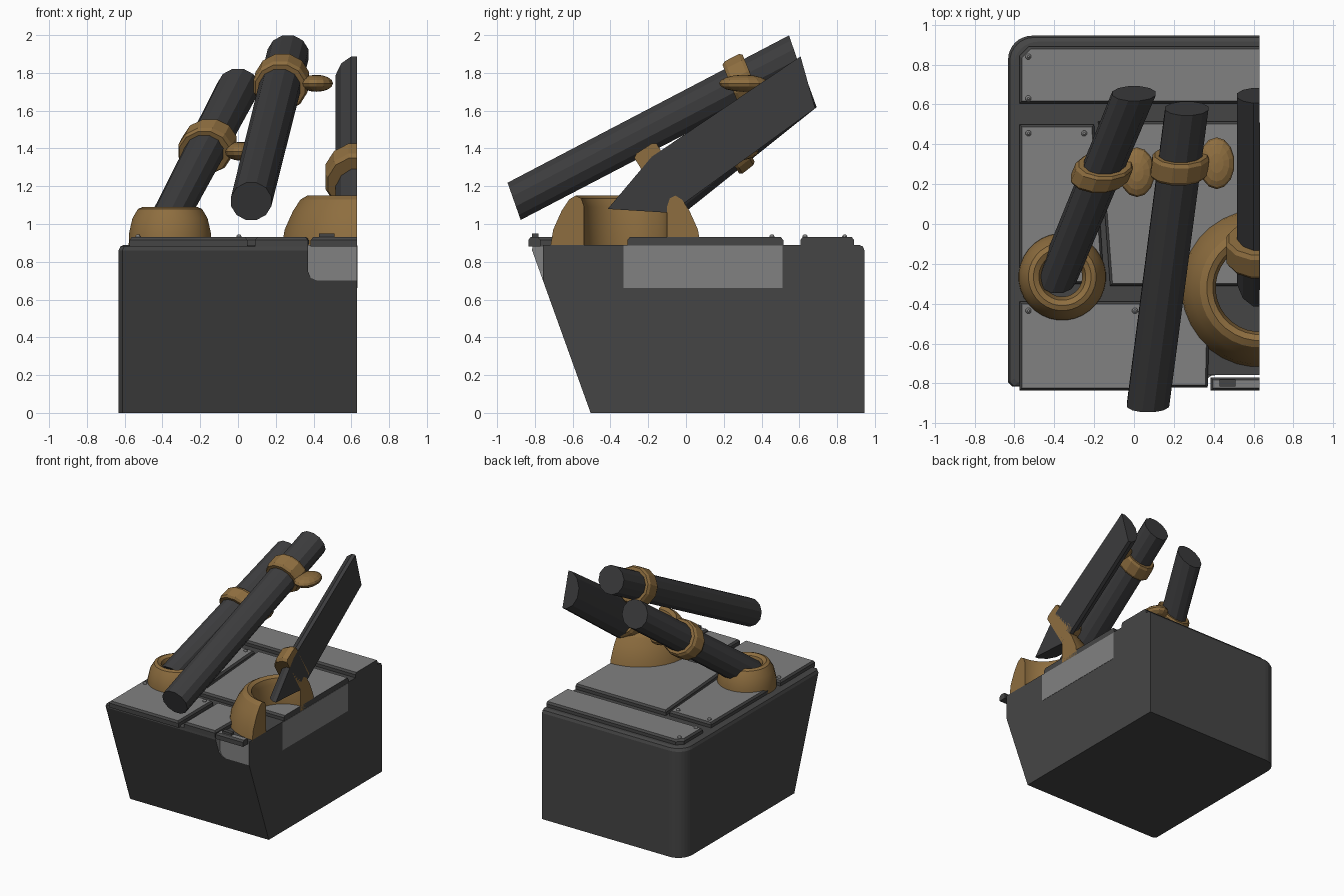
import bpy, bmesh, math
from mathutils import Vector

if "Cube" in bpy.data.objects:
    bpy.data.objects.remove(bpy.data.objects["Cube"], do_unlink=True)

CUT = 0.63    # flat side plane where the model ends
DECK = 0.89


def material(name, rgb):
    m = bpy.data.materials.new(name)
    m.use_nodes = True
    m.diffuse_color = (*rgb, 1)
    m.node_tree.nodes["Principled BSDF"].inputs["Base Color"].default_value = (*rgb, 1)
    return m


HULL = material("dark grey hull", (0.06, 0.06, 0.06))
PANEL = material("light grey panel", (0.22, 0.22, 0.22))
BARREL = material("charcoal barrel", (0.045, 0.045, 0.047))
GOLD = material("bronze", (0.27, 0.155, 0.05))


def finish(bm, name, mats, smooth=False):
    bmesh.ops.recalc_face_normals(bm, faces=bm.faces)
    mesh = bpy.data.meshes.new(name)
    bm.to_mesh(mesh)
    bm.free()
    ob = bpy.data.objects.new(name, mesh)
    bpy.context.collection.objects.link(ob)
    for m in mats:
        mesh.materials.append(m)
    if smooth:
        bpy.ops.object.select_all(action='DESELECT')
        ob.select_set(True)
        bpy.context.view_layer.objects.active = ob
        bpy.ops.object.shade_smooth_by_angle(angle=math.radians(25))
    return ob


def loft(rings, loop=False):
    """Skin a list of equal rings; cap the ends unless the rings form a loop."""
    bm = bmesh.new()
    vs = [[bm.verts.new(p) for p in r] for r in rings]
    n = len(vs[0])
    for a, b in zip(vs, vs[1:] + (vs[:1] if loop else [])):
        for i in range(n):
            j = (i + 1) % n
            bm.faces.new((a[i], a[j], b[j], b[i]))
    if not loop:
        bm.faces.new(vs[0])
        bm.faces.new(vs[-1])
    return bm


def trim(bm):
    """Slice off everything past the flat side and close it."""
    bmesh.ops.bisect_plane(bm, geom=bm.verts[:] + bm.edges[:] + bm.faces[:],
                           plane_co=(CUT, 0, 0), plane_no=(1, 0, 0), clear_outer=True)
    bmesh.ops.holes_fill(bm, edges=[e for e in bm.edges if e.is_boundary], sides=0)
    return bm


def ring(center, rx, v, n=12):
    """Ellipse spanned by the x axis and the vector (0, *v)."""
    c, v = Vector(center), Vector((0, *v))
    angles = [2 * math.pi * (i + 0.5) / n for i in range(n)]
    return [c + Vector((rx * math.cos(a), 0, 0)) + v * math.sin(a) for a in angles]


def box(name, lo, hi, mat):
    corners = [(lo[0], lo[1]), (hi[0], lo[1]), (hi[0], hi[1]), (lo[0], hi[1])]
    return finish(loft([[(x, y, z) for x, y in corners] for z in (lo[2], hi[2])]), name, [mat])


# Hull: raked front, one rounded rear corner, softened top edge
def hull_ring(z, inset):
    front = -0.505 - 0.36 * z + inset
    side, back, r = -0.632 + inset, 0.945 - inset, 0.12
    pts = [(CUT, front), (side + 0.02, front), (side, front + 0.02)]
    for i in range(9):
        a = math.pi / 2 * i / 8
        pts.append((side + r - r * math.cos(a), back - r + r * math.sin(a)))
    pts.append((CUT, back))
    return [(x, y, z) for x, y in pts]


hull = finish(loft([hull_ring(0, 0), hull_ring(DECK - 0.03, 0),
                    hull_ring(DECK - 0.009, 0.009), hull_ring(DECK, 0.03)]),
              "hull", [HULL, PANEL])

# Notch in the front of the hull, with one rounded lower corner
profile = [(1, 1), (0.37, 1), (0.37, 0.75), (0.385, 0.715), (0.42, 0.70), (1, 0.70)]
notch = finish(loft([[(x, y, z) for x, z in profile] for y in (-1, -0.757)]),
               "notch_cutter", [PANEL])
notch.hide_render = True
mod = hull.modifiers.new("notch", 'BOOLEAN')
mod.operation, mod.solver, mod.object = 'DIFFERENCE', 'EXACT', notch
mod.material_mode = 'TRANSFER'
bpy.context.view_layer.objects.active = hull
bpy.ops.object.modifier_apply(modifier=mod.name)
bpy.data.objects.remove(notch, do_unlink=True)

# Light plate let into the flat side
box("side_plate", (CUT - 0.004, -0.33, 0.66), (CUT + 0.002, 0.51, 0.885), PANEL)


# Deck panels: light tops, dark chamfered sides
def deck_panel(name, corners):
    cx = sum(c[0] for c in corners) / len(corners)
    cy = sum(c[1] for c in corners) / len(corners)

    def level(z, d):
        return [(x if x == CUT else x + math.copysign(d, cx - x),
                 y + math.copysign(d, cy - y), z) for x, y in corners]
    bm = loft([level(DECK - 0.01, 0), level(0.915, 0), level(0.93, 0.012)])
    bm.normal_update()
    for f in bm.faces:
        top = all(v.co.z > 0.925 for v in f.verts)
        f.material_index = 1 if top else 0
    finish(bm, name, [HULL, PANEL])


deck_panel("rear_panel", [(-0.575, 0.605), (CUT, 0.605), (CUT, 0.89),
                          (-0.53, 0.89), (-0.575, 0.845)])
deck_panel("middle_right_panel", [(-0.575, -0.3), (-0.15, -0.3), (-0.2, 0.5), (-0.575, 0.5)])
deck_panel("middle_panel", [(-0.12, -0.31), (CUT, -0.31), (CUT, 0.515), (-0.18, 0.515)])
deck_panel("front_right_panel", [(-0.575, -0.835), (0.05, -0.835), (0.05, -0.39), (-0.575, -0.39)])
deck_panel("front_panel", [(0.09, -0.82), (0.37, -0.82), (0.38, -0.39), (0.09, -0.39)])
deck_panel("latch_panel", [(0.385, -0.835), (CUT, -0.835), (CUT, -0.77), (0.385, -0.77)])
box("latch", (0.43, -0.815, 0.92), (0.51, -0.78, 0.95), HULL)

# Panel bolts
for i, (x, y) in enumerate([(-0.53, 0.84), (-0.53, 0.63), (-0.53, 0.455), (-0.25, 0.455),
                            (-0.53, -0.435), (0.005, -0.435)]):
    dome = [ring((x, y, z), r, (r, 0), 8) for z, r in ((0.925, 0.016), (0.937, 0.014), (0.945, 0.006))]
    finish(loft(dome), f"bolt_{i + 1}", [PANEL])


# Swollen ring mounts on the deck
def mount(name, x, y, profile, n=32):
    rings = [ring((x, y, z), r, (r, 0), n) for r, z in profile]
    finish(trim(loft(rings, True)), name, [GOLD], True)


mount("large_mount", CUT, -0.32, [(0.22, 0.88), (0.4, 0.88), (0.385, 0.97), (0.34, 1.07),
                                  (0.3, 1.13), (0.265, 1.15), (0.235, 1.135), (0.22, 1.09)])
mount("small_mount", -0.36, -0.265, [(0.1, 0.88), (0.22, 0.88), (0.218, 0.95), (0.2, 1.03),
                                     (0.17, 1.08), (0.145, 1.09), (0.118, 1.075), (0.1, 1.02)])


# Barrels with slanted ends
def barrel(name, rings):
    finish(trim(loft([ring(*r) for r in rings])), name, [BARREL])


barrel("rear_barrel", [((-0.385, -0.27, 0.99), 0.1, (-0.08, 0.08)),
                       ((0.0, 0.655, 1.72), 0.113, (-0.038, 0.105))])
barrel("long_barrel", [((0.07, -0.91, 1.12), 0.11, (-0.036, 0.102)),
                       ((0.265, 0.58, 1.898), 0.112, (-0.036, 0.104))])
barrel("side_barrel", [((CUT, -0.26, 1.07), 0.118, (-0.16, 0.01)),
                       ((CUT, -0.1, 1.23), 0.118, (-0.085, 0.13)),
                       ((CUT, 0.645, 1.75), 0.118, (-0.04, 0.142))])


# Bronze collars around the barrels
def collar(name, center, axis, rx, v, half):
    c, d = Vector(center), Vector(axis).normalized()
    rings = [ring(c + d * half * t, rx * s, (v[0] * s, v[1] * s))
             for t, s in ((-1, 0.92), (-0.7, 1), (0.7, 1), (1, 0.92))]
    finish(trim(loft(rings)), name, [GOLD])


collar("rear_barrel_collar", (-0.162, 0.26, 1.41), (0.385, 0.925, 0.73), 0.147, (-0.07, 0.125), 0.055)
collar("long_barrel_collar", (0.23, 0.295, 1.75), (0.195, 1.49, 0.78), 0.147, (-0.055, 0.135), 0.06)
collar("side_barrel_collar", (CUT, -0.13, 1.25), (0, 0.28, 0.18), 0.172, (-0.095, 0.155), 0.07)

# Rounded lugs beside the collars
for name, center, size in [("rear_barrel_lug", (0.015, 0.26, 1.385), (0.09, 0.125, 0.05)),
                           ("long_barrel_lug", (0.415, 0.305, 1.745), (0.09, 0.13, 0.045))]:
    bm = bmesh.new()
    bmesh.ops.create_uvsphere(bm, u_segments=14, v_segments=8, radius=1)
    bmesh.ops.scale(bm, vec=size, verts=bm.verts)
    bmesh.ops.translate(bm, vec=center, verts=bm.verts)
    finish(bm, name, [GOLD])
